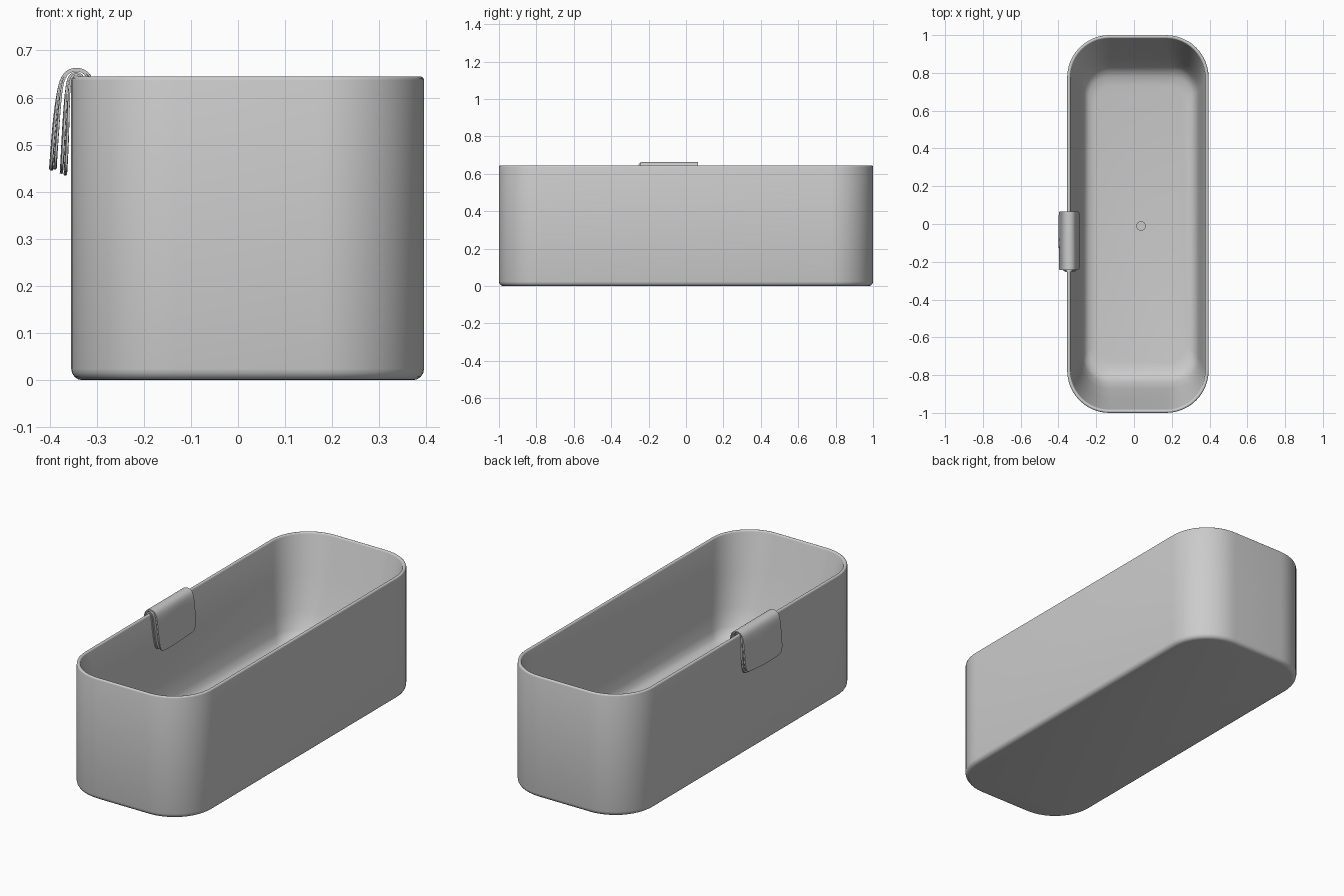
import bpy, bmesh, math

if "Cube" in bpy.data.objects:
    bpy.data.objects.remove(bpy.data.objects["Cube"])


def shade(ob, angle=40):
    bpy.ops.object.select_all(action='DESELECT')
    ob.select_set(True)
    bpy.context.view_layer.objects.active = ob
    if ob.modifiers:
        bpy.ops.object.convert(target='MESH')
    bpy.ops.object.shade_smooth_by_angle(angle=math.radians(angle))


def to_object(bm, name):
    bmesh.ops.recalc_face_normals(bm, faces=bm.faces)
    me = bpy.data.meshes.new(name)
    bm.to_mesh(me)
    bm.free()
    ob = bpy.data.objects.new(name, me)
    bpy.context.collection.objects.link(ob)
    return ob


def rounded_rect(bm, x0, x1, hy, r, z, seg=12):
    """Ring of vertices around a rounded rectangle."""
    ring = []
    corners = [(x1 - r, hy - r), (x0 + r, hy - r), (x0 + r, r - hy), (x1 - r, r - hy)]
    for k, (cx, cy) in enumerate(corners):
        for i in range(seg + 1):
            a = math.pi / 2 * (k + i / seg)
            ring.append(bm.verts.new((cx + r * math.cos(a), cy + r * math.sin(a), z)))
    return ring


def bridge(bm, a, b):
    n = len(a)
    for i in range(n):
        bm.faces.new((a[i], a[(i + 1) % n], b[(i + 1) % n], b[i]))


# Tub shell: outer wall, rolled rim, sloping inner wall, floor
L, R, CORNER = -0.354, 0.395, 0.225
sections = []
for i in range(5):                                   # rounded bottom edge
    a = math.pi / 2 * i / 4
    d = 0.024 * (1 - math.sin(a))
    sections.append((L + d, R - d, 1 - d, CORNER - d, 0.024 * (1 - math.cos(a))))
for i in range(7):                                   # rounded rim
    a = math.pi * i / 6
    d = 0.009 * (1 - math.cos(a))
    sections.append((L + d, R - d, 1 - d, CORNER - d, 0.637 + 0.008 * math.sin(a)))
sections += [                                        # inner wall and floor fillet
    (-0.311, 0.362, 0.928, 0.19, 0.45),
    (-0.288, 0.347, 0.873, 0.16, 0.275),
    (-0.272, 0.336, 0.838, 0.14, 0.190),
    (-0.258, 0.324, 0.810, 0.12, 0.158),
    (-0.240, 0.308, 0.780, 0.11, 0.143),
    (-0.210, 0.280, 0.735, 0.10, 0.135),
]
bm = bmesh.new()
rings = [rounded_rect(bm, *s) for s in sections]
for a, b in zip(rings, rings[1:]):
    bridge(bm, a, b)
bm.faces.new(rings[0])
bm.faces.new(rings[-1])
shade(to_object(bm, "tub"))

# Drain plug
bm = bmesh.new()
bmesh.ops.create_cone(bm, cap_ends=True, segments=32, radius1=0.025, radius2=0.025, depth=0.016)
drain = to_object(bm, "drain")
drain.location = (0.037, -0.01, 0.136)
shade(drain)

# Folded towel: four thin layers fanned between an inner and an outer path
inner = [(-0.366, 0.443), (-0.362, 0.53), (-0.359, 0.62), (-0.354, 0.647),
         (-0.343, 0.650), (-0.332, 0.645), (-0.326, 0.60), (-0.309, 0.46)]
outer = [(-0.397, 0.450), (-0.391, 0.54), (-0.382, 0.62), (-0.371, 0.653),
         (-0.345, 0.664), (-0.312, 0.655), (-0.302, 0.60), (-0.290, 0.45)]


def towel_layer(name, t, y0, y1, drop):
    bm = bmesh.new()
    ny, grid = 8, []
    for k, ((ax, az), (bx, bz)) in enumerate(zip(inner, outer)):
        row = []
        for j in range(ny + 1):
            v = j / ny
            x = ax + (bx - ax) * t
            z = az + (bz - az) * t
            if k in (0, 7):                          # uneven hem
                z += drop + 0.005 * math.sin(5 * v + 3 * t)
            if k in (0, 1, 6):                       # soft wrinkles
                x += 0.002 * math.sin(7 * v + k)
            row.append(bm.verts.new((x, y0 + (y1 - y0) * v, z)))
        grid.append(row)
    for a, b in zip(grid, grid[1:]):
        for j in range(ny):
            bm.faces.new((a[j], a[j + 1], b[j + 1], b[j]))
    ob = to_object(bm, name)
    s = ob.modifiers.new("soft", 'SUBSURF')
    s.levels = s.render_levels = 2
    m = ob.modifiers.new("thickness", 'SOLIDIFY')
    m.thickness, m.offset = 0.0045, 0
    shade(ob)


for n, (t, y0, y1, drop) in enumerate([(0.0, -0.255, 0.050, -0.004), (0.27, -0.250, 0.055, -0.002),
                                       (0.73, -0.240, 0.062, 0.004), (1.0, -0.243, 0.065, 0.0)]):
    towel_layer(f"towel_layer_{n + 1}", t, y0, y1, drop)
